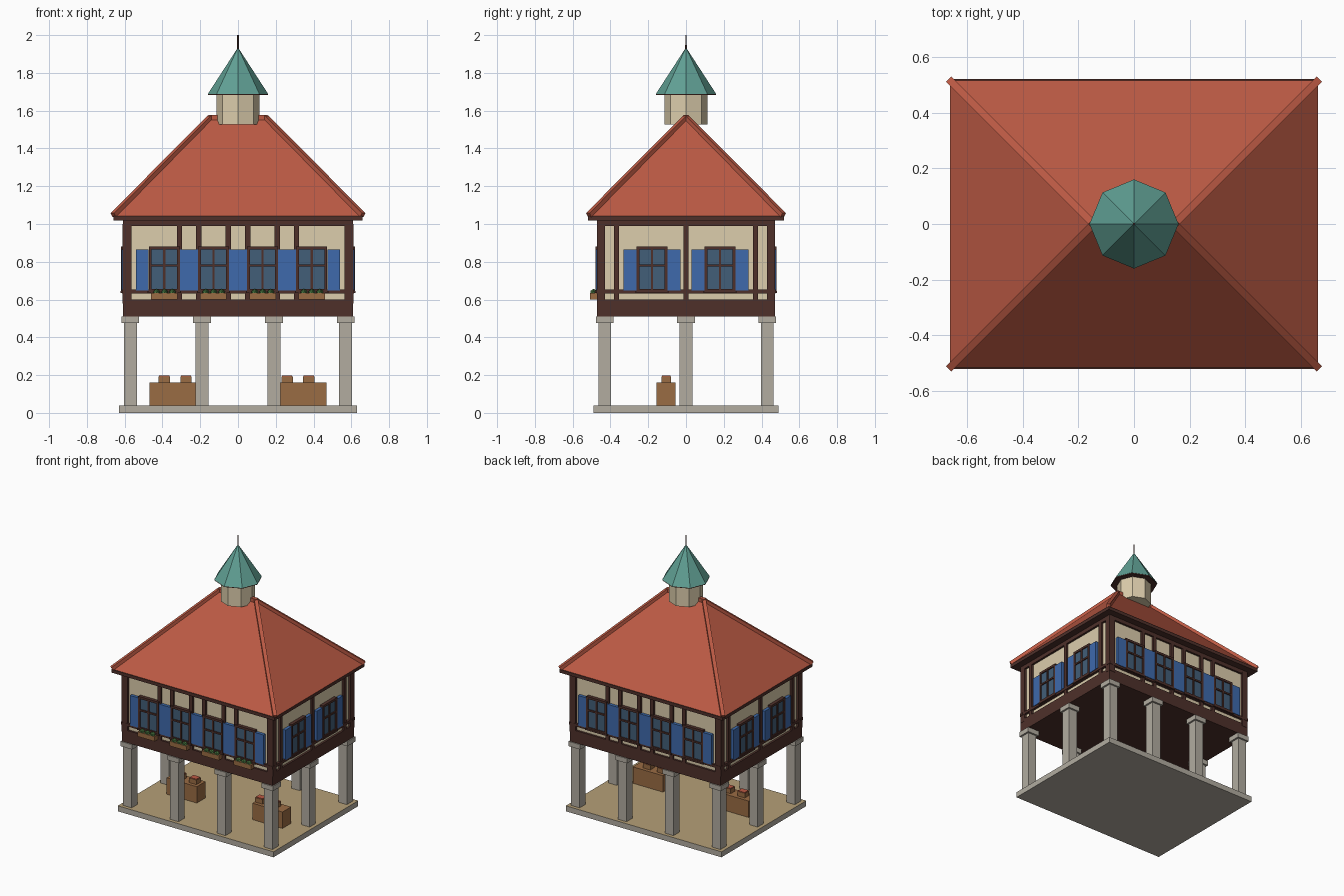
import bpy, bmesh, math
from mathutils import Matrix, Vector

if "Cube" in bpy.data.objects:
    bpy.data.objects.remove(bpy.data.objects["Cube"])


def mat(name, r, g, b):
    m = bpy.data.materials.new(name)
    lin = [((c / 255 + 0.055) / 1.055) ** 2.4 for c in (r, g, b)]
    m.diffuse_color = (*lin, 1)
    m.use_nodes = True
    m.node_tree.nodes["Principled BSDF"].inputs["Base Color"].default_value = m.diffuse_color
    return m


TILE = mat("terracotta", 188, 90, 68)
COPPER = mat("copper_green", 96, 160, 148)
CREAM = mat("cream_plaster", 220, 205, 172)
TIMBER = mat("dark_timber", 78, 48, 42)
BLUE = mat("shutter_blue", 62, 106, 172)
GLASS = mat("window_glass", 66, 94, 120)
STONE = mat("grey_stone", 178, 172, 160)
SAND = mat("sandy_floor", 182, 160, 120)
WOOD = mat("light_wood", 154, 108, 68)
GREEN = mat("leaf_green", 70, 115, 62)


def finish(name, bm, material):
    me = bpy.data.meshes.new(name)
    bmesh.ops.recalc_face_normals(bm, faces=bm.faces)
    bm.to_mesh(me)
    bm.free()
    me.materials.append(material)
    ob = bpy.data.objects.new(name, me)
    bpy.context.collection.objects.link(ob)
    return ob


def box(name, material, x, y, z, turn=None):
    """Box from (min, max) ranges, optionally transformed."""
    bm = bmesh.new()
    size = (x[1] - x[0], y[1] - y[0], z[1] - z[0])
    mid = Vector((sum(x) / 2, sum(y) / 2, sum(z) / 2))
    m = Matrix.Translation(mid) @ Matrix.Diagonal((*size, 1))
    bmesh.ops.create_cube(bm, size=1, matrix=(turn or Matrix()) @ m)
    return finish(name, bm, material)


def slab(name, material, hx, hy, z):
    return box(name, material, (-hx, hx), (-hy, hy), z)


def cone(name, material, r1, r2, z, n):
    bm = bmesh.new()
    m = Matrix.Translation((0, 0, sum(z) / 2)) @ Matrix.Rotation(math.pi / n * (n != 8), 4, 'Z')
    bmesh.ops.create_cone(bm, cap_ends=True, segments=n, radius1=r1, radius2=r2,
                          depth=z[1] - z[0], matrix=m)
    return finish(name, bm, material)


def bar(name, material, a, b, w):
    """Square bar between two points."""
    a, b = Vector(a), Vector(b)
    d = b - a
    turn = Matrix.Translation(a) @ d.to_track_quat('X', 'Z').to_matrix().to_4x4()
    return box(name, material, (0, d.length), (-w / 2, w / 2), (-w / 2, w / 2), turn)


# Stone base with sandy top
base = slab("base", STONE, 0.63, 0.49, (0, 0.04))
base.data.materials.append(SAND)
for p in base.data.polygons:
    p.material_index = int(p.normal.z > 0.5)

# Pillars around the edge
for px in (-0.57, -0.19, 0.19, 0.57):
    for py in (-0.43, 0, 0.43):
        if py == 0 and abs(px) < 0.5:
            continue
        box("pillar", STONE, (px - .034, px + .034), (py - .034, py + .034), (.04, .48))
        box("pillar_cap", STONE, (px - .047, px + .047), (py - .047, py + .047), (.475, .51))

# Market counters with crates of produce
for cx, crates in ((-0.347, (-0.39, -0.275)), (0.347, (0.26, 0.375))):
    box("counter", WOOD, (cx - .122, cx + .122), (-.155, -.055), (.04, .16))
    for kx in crates:
        box("crate", WOOD, (kx - .03, kx + .03), (-.13, -.08), (.16, .193))
        box("produce", TILE, (kx - .027, kx + .027), (-.127, -.083), (.193, .198))

# Upper storey body and beams
slab("floor_beam", TIMBER, 0.61, 0.47, (.51, .60))
slab("plaster_walls", CREAM, 0.595, 0.455, (.60, 1.0))
slab("wall_plate", TIMBER, 0.61, 0.47, (.99, 1.02))
slab("eave_board", TIMBER, 0.66, 0.52, (1.018, 1.042))
for sx in (-1, 1):
    for sy in (-1, 1):
        x, y = sorted((sx * .565, sx * .612)), sorted((sy * .428, sy * .472))
        box("corner_post", TIMBER, x, y, (.58, 1.0))


# One wall: d is plaster depth, u runs along the wall
def wall(k, d, half, studs, windows):
    turn = Matrix.Rotation(k * math.pi / 2, 4, 'Z')

    def part(name, material, u, out, z):
        return box(name, material, u, (-d - out, -d + .005), z, turn)

    for s in studs:
        part("stud", TIMBER, (s - .014, s + .014), .015, (.59, 1.0))
    part("rail", TIMBER, (-half, half), .018, (.632, .652))
    for w in windows:
        part("window_glass", GLASS, (w - .075, w + .075), .017, (.65, .87))
        for s in (-1, 1):
            part("window_jamb", TIMBER, sorted((w + s * .067, w + s * .082)), .025, (.642, .88))
            part("shutter", BLUE, sorted((w + s * .083, w + s * .15)), .022, (.647, .866))
        for z, h in ((.872, .008), (.648, .008), (.78, .006)):
            part("window_bar", TIMBER, (w - .082, w + .082), .025, (z - h, z + h))
        part("window_mullion", TIMBER, (w - .006, w + .006), .024, (.65, .87))
        part("window_sill", TIMBER, (w - .088, w + .088), .028, (.634, .646))
        if k == 0:
            # Flower box with plants
            box("flower_box", WOOD, (w - .07, w + .07), (-.507, -.47), (.60, .634))
            bm = bmesh.new()
            for i in (-1, 0, 1):
                bmesh.ops.create_icosphere(bm, subdivisions=1, radius=.021, matrix=Matrix.Translation(
                    (w + i * .042, -.489, .636)))
            finish("flower_plants", bm, GREEN)


long_studs = [s * v for v in (.052, .208, .31) for s in (-1, 1)]
for k in range(4):
    if k % 2 == 0:
        wall(k, .455, .615, long_studs, (-.39, -.13, .13, .39))
    else:
        wall(k, .595, .475, (-.368, 0, .368), (-.18, .18))

# Hipped roof
bm = bmesh.new()
E = [bm.verts.new((x, y, 1.042)) for x, y in ((-.66, -.515), (.66, -.515), (.66, .515), (-.66, .515))]
R = [bm.verts.new((x, 0, 1.565)) for x in (-.145, .145)]
for f in ((E[0], E[1], R[1], R[0]), (E[2], E[3], R[0], R[1]),
          (E[1], E[2], R[1]), (E[3], E[0], R[0]), E[::-1]):
    bm.faces.new(f)
finish("hipped_roof", bm, TILE)
for sx in (-1, 1):
    for sy in (-1, 1):
        bar("hip_cap", TILE, (sx * .66, sy * .515, 1.047), (sx * .145, 0, 1.565), .026)
bar("ridge_cap", TILE, (-.155, 0, 1.563), (.155, 0, 1.563), .028)

# Octagonal turret with copper spire
cone("turret", CREAM, .115, .115, (1.527, 1.688), 8)
cone("spire_soffit", TIMBER, .158, .158, (1.682, 1.688), 8)
cone("spire", COPPER, .16, .003, (1.688, 1.93), 8)
cone("finial", TIMBER, .005, .004, (1.91, 2.0), 6)
